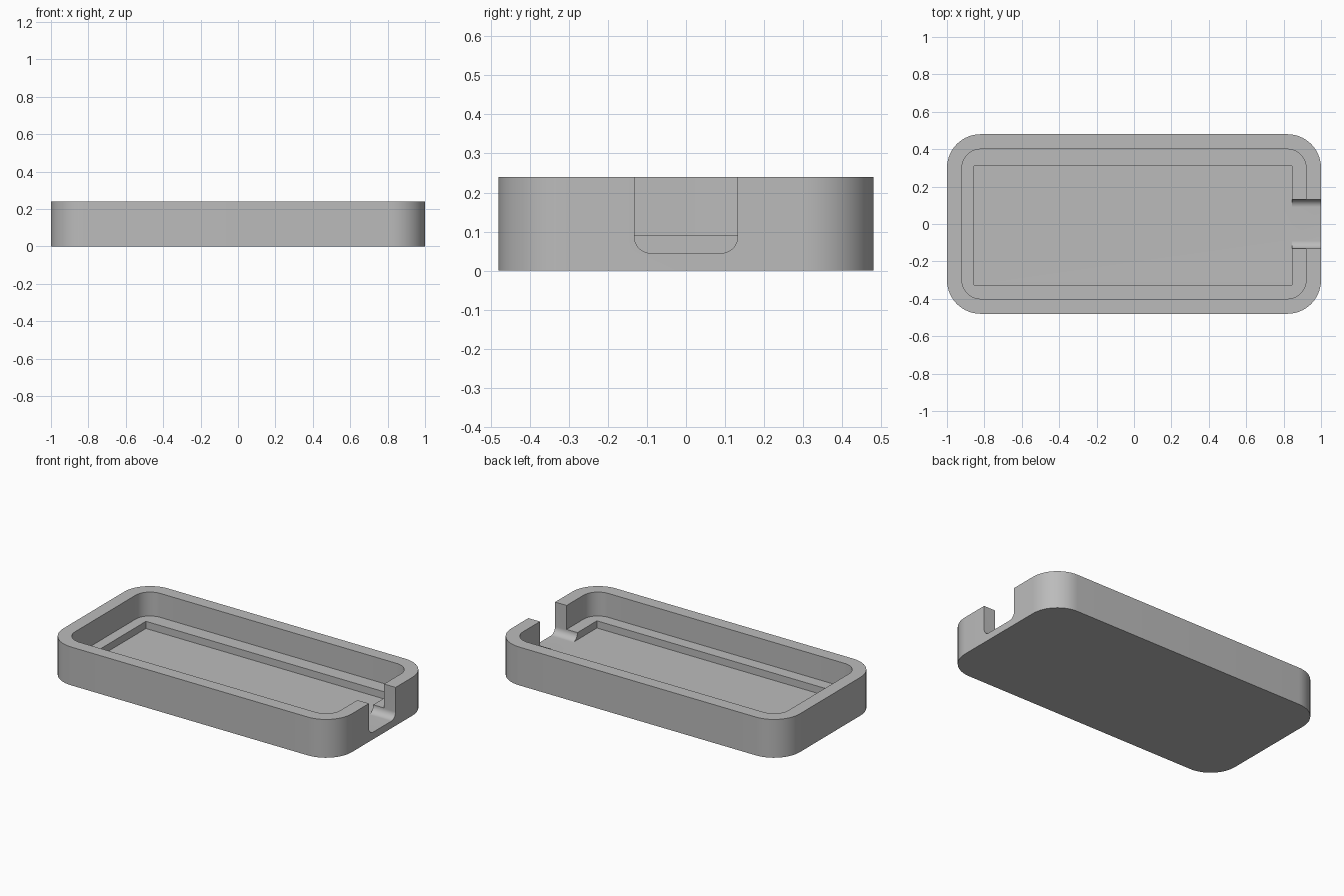
import bpy
import math

cube = bpy.data.objects.get("Cube")
if cube:
    bpy.data.objects.remove(cube, do_unlink=True)

HEIGHT = 0.24
LEDGE_Z = 0.09
FLOOR_Z = 0.045
TOP_CUT = 0.4

grey = bpy.data.materials.new("plain grey")
grey.use_nodes = True
grey.diffuse_color = (0.5, 0.5, 0.5, 1)
grey.node_tree.nodes["Principled BSDF"].inputs["Base Color"].default_value = (0.5, 0.5, 0.5, 1)


def rounded_rect(x0, x1, y0, y1, radius=0.0, steps=16):
    """Counter-clockwise outline of a rectangle with rounded corners."""
    if radius == 0:
        return [(x0, y0), (x1, y0), (x1, y1), (x0, y1)]
    centres = [(x1 - radius, y1 - radius), (x0 + radius, y1 - radius),
               (x0 + radius, y0 + radius), (x1 - radius, y0 + radius)]
    points = []
    for corner, (cx, cy) in enumerate(centres):
        for i in range(steps + 1):
            a = math.pi / 2 * (corner + i / steps)
            points.append((cx + radius * math.cos(a), cy + radius * math.sin(a)))
    return points


def prism(name, outline, low, high, along_x=False):
    """Extrude an outline along z, or along x when it is a (y, z) outline."""
    place = (lambda p, h: (h, p[0], p[1])) if along_x else (lambda p, h: (p[0], p[1], h))
    n = len(outline)
    verts = [place(p, h) for h in (low, high) for p in outline]
    faces = [tuple(reversed(range(n))), tuple(range(n, 2 * n))]
    faces += [(i, (i + 1) % n, n + (i + 1) % n, n + i) for i in range(n)]
    mesh = bpy.data.meshes.new(name)
    mesh.from_pydata(verts, [], faces)
    mesh.materials.append(grey)
    obj = bpy.data.objects.new(name, mesh)
    bpy.context.collection.objects.link(obj)
    return obj


# Solid body with rounded vertical corners
tray = prism("tray", rounded_rect(-1, 1, -0.48, 0.48, 0.18), 0, HEIGHT)

# Main cavity, sunken floor and cable notch in the right wall
cutters = [
    prism("cavity_cutter", rounded_rect(-0.92, 0.92, -0.4, 0.4, 0.1), LEDGE_Z, TOP_CUT),
    prism("recess_cutter", rounded_rect(-0.855, 0.845, -0.325, 0.31), FLOOR_Z, TOP_CUT),
    prism("notch_cutter", rounded_rect(-0.132, 0.132, FLOOR_Z, TOP_CUT, 0.042),
          0.8, 1.1, along_x=True),
]

bpy.ops.object.select_all(action='DESELECT')
tray.select_set(True)
bpy.context.view_layer.objects.active = tray
for cutter in cutters:
    cutter.hide_render = True
    cut = tray.modifiers.new(cutter.name, 'BOOLEAN')
    cut.operation = 'DIFFERENCE'
    cut.solver = 'EXACT'
    cut.object = cutter
    bpy.ops.object.modifier_apply(modifier=cut.name)
    bpy.data.objects.remove(cutter, do_unlink=True)

# Smooth corners, crisp edges
bpy.ops.object.shade_smooth_by_angle(angle=math.radians(30))
